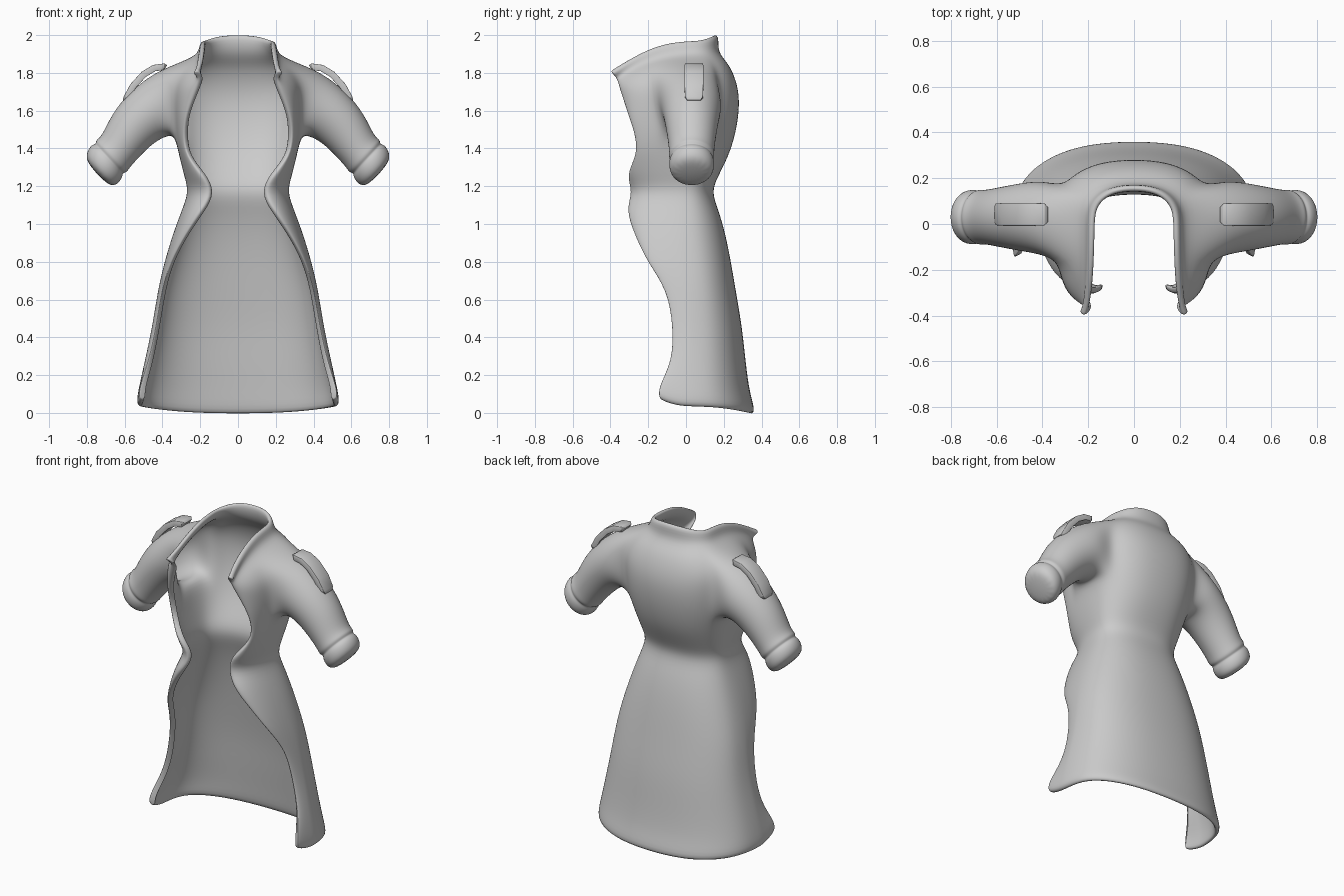
import bpy, bmesh
from math import sin, cos, pi, radians
from mathutils import Vector

if "Cube" in bpy.data.objects:
    bpy.data.objects.remove(bpy.data.objects["Cube"])

# Coat cross-sections: z at back, side, front | back y, half width, side y | front edge x, y
SKIRT = [
    (.00, .035, .075, .375, .54, .02, .525, -.145),
    (.10, .11, .14, .34, .53, .02, .52, -.15),
    (.27, .27, .27, .318, .495, .02, .47, -.075),
    (.45, .45, .45, .30, .455, .03, .43, -.07),
    (.65, .65, .65, .265, .425, .02, .40, -.10),
    (.80, .80, .80, .24, .39, .00, .355, -.21),
    (.95, .95, .95, .21, .345, -.02, .27, -.28),
    (1.07, 1.07, 1.08, .175, .30, -.02, .18, -.325),
]
BODICE = [
    (1.17, 1.17, 1.17, .135, .262, -.02, .125, -.285),
    (1.25, 1.25, 1.26, .17, .285, -.02, .18, -.325),
    (1.36, 1.36, 1.36, .228, .312, -.02, .27, -.265),
    (1.47, 1.47, 1.46, .262, .335, .00, .285, -.27),
    (1.57, 1.57, 1.56, .28, .345, .02, .275, -.305),
    (1.67, 1.67, 1.65, .285, .355, .02, .24, -.335),
    (1.76, 1.77, 1.71, .268, .35, .03, .215, -.355),
    (1.85, 1.865, 1.745, .228, .285, .03, .21, -.365),
    (1.91, 1.905, 1.775, .165, .205, .03, .215, -.372),
    (2.00, 1.97, 1.795, .18, .205, .00, .25, -.385),
]
# Sleeve rings: centre x, z, tilt in degrees, radius in the tilt plane, radius along y
SLEEVE = [
    (.41, 1.635, 12, .175, .165), (.51, 1.565, 29, .15, .148),
    (.59, 1.475, 37, .135, .132), (.648, 1.38, 43, .112, .12),
    (.672, 1.358, 43, .122, .125), (.682, 1.345, 43, .105, .11),
    (.692, 1.335, 43, .122, .122), (.722, 1.292, 43, .122, .122),
    (.745, 1.262, 43, .085, .09),
]
ROWS = SKIRT + BODICE
HALF = 6                       # columns in back quarter and in front quarter
R0, R1, C0, C1 = 11, 15, 4, 8  # armhole window in the grid


def section_point(row, c):
    zb, zs, zf, yb, w, ys, xf, yf = row
    if c <= HALF:
        t = c / HALF * pi / 2
        s, k = sin(t) ** .85, max(cos(t), 0) ** .85
        if c == HALF:
            k = 0
        return Vector((w * s, ys + (yb - ys) * k, zb + (zs - zb) * sin(t) ** 2))
    t = (c - HALF) / HALF * pi / 2
    return Vector((xf + (w - xf) * cos(t), ys + (yf - ys) * sin(t),
                   zs + (zf - zs) * sin(t) ** 2))


def make_object(name, bm):
    mesh = bpy.data.meshes.new(name)
    bm.to_mesh(mesh)
    bm.free()
    mesh.shade_smooth()
    ob = bpy.data.objects.new(name, mesh)
    bpy.context.collection.objects.link(ob)
    m = ob.modifiers.new("mirror", 'MIRROR')
    m.use_clip = True
    return ob


# Coat body shell, with a window left open for the sleeve
bm = bmesh.new()
grid = [[bm.verts.new(section_point(r, c)) for c in range(2 * HALF + 1)] for r in ROWS]
for r in range(len(ROWS) - 1):
    for c in range(2 * HALF):
        if not (R0 <= r < R1 and C0 <= c < C1):
            bm.faces.new((grid[r][c], grid[r + 1][c], grid[r + 1][c + 1], grid[r][c + 1]))

# Sleeve grown from the armhole loop, ending in a folded, closed cuff
loop = ([grid[R0][c] for c in range(C0, C1)] + [grid[r][C1] for r in range(R0, R1)]
        + [grid[R1][c] for c in range(C1, C0, -1)] + [grid[r][C0] for r in range(R1, R0, -1)])
n = len(loop)
for cx, cz, tilt, ru, ry in SLEEVE:
    up = Vector((sin(radians(tilt)), 0, cos(radians(tilt))))
    ring = []
    for i in range(n):
        a = -pi / 4 - i * 2 * pi / n
        ring.append(bm.verts.new(Vector((cx, .03, cz)) + up * ru * sin(a)
                                 + Vector((0, ry * cos(a), 0))))
    for i in range(n):
        j = (i + 1) % n
        bm.faces.new((loop[i], ring[i], ring[j], loop[j]))
    loop = ring
bm.faces.new(loop[::-1])
bmesh.ops.delete(bm, geom=[v for v in bm.verts if not v.link_faces], context='VERTS')
bm.verts.index_update()
rim = [v.index for v in bm.verts
       if any(e.is_boundary and max(abs(p.co.x) for p in e.verts) > 1e-4
              for e in v.link_edges)
       and (v in grid[0] or v in grid[-1] or any(v == row[-1] for row in grid))]
coat = make_object("coat", bm)

# Cloth thickness, fuller along the rolled edges
coat.vertex_groups.new(name="rim").add(rim, 1.0, 'REPLACE')
sol = coat.modifiers.new("thickness", 'SOLIDIFY')
sol.thickness = .045
sol.offset = -1
sol.vertex_group = "rim"
sol.thickness_vertex_group = .4
sub = coat.modifiers.new("smooth", 'SUBSURF')
sub.levels = sub.render_levels = 2

# Shoulder straps: path x, z and half width
bm = bmesh.new()
prev = None
for x, z, h in [(.375, 1.84, .032), (.39, 1.85, .048), (.45, 1.842, .05), (.51, 1.806, .05),
                (.57, 1.74, .05), (.605, 1.675, .047), (.61, 1.655, .035)]:
    pair = [bm.verts.new((x, .042 + s * h, z)) for s in (-1, 1)]
    if prev:
        bm.faces.new((prev[0], pair[0], pair[1], prev[1]))
    prev = pair
strap = make_object("shoulder_straps", bm)
sol = strap.modifiers.new("thickness", 'SOLIDIFY')
sol.thickness = .035
sol.offset = -1
bev = strap.modifiers.new("soft_edges", 'BEVEL')
bev.width = .006
bev.segments = 2
for ob in (strap,):
    bpy.context.view_layer.objects.active = ob
    ob.select_set(True)
    bpy.ops.object.shade_smooth_by_angle()
